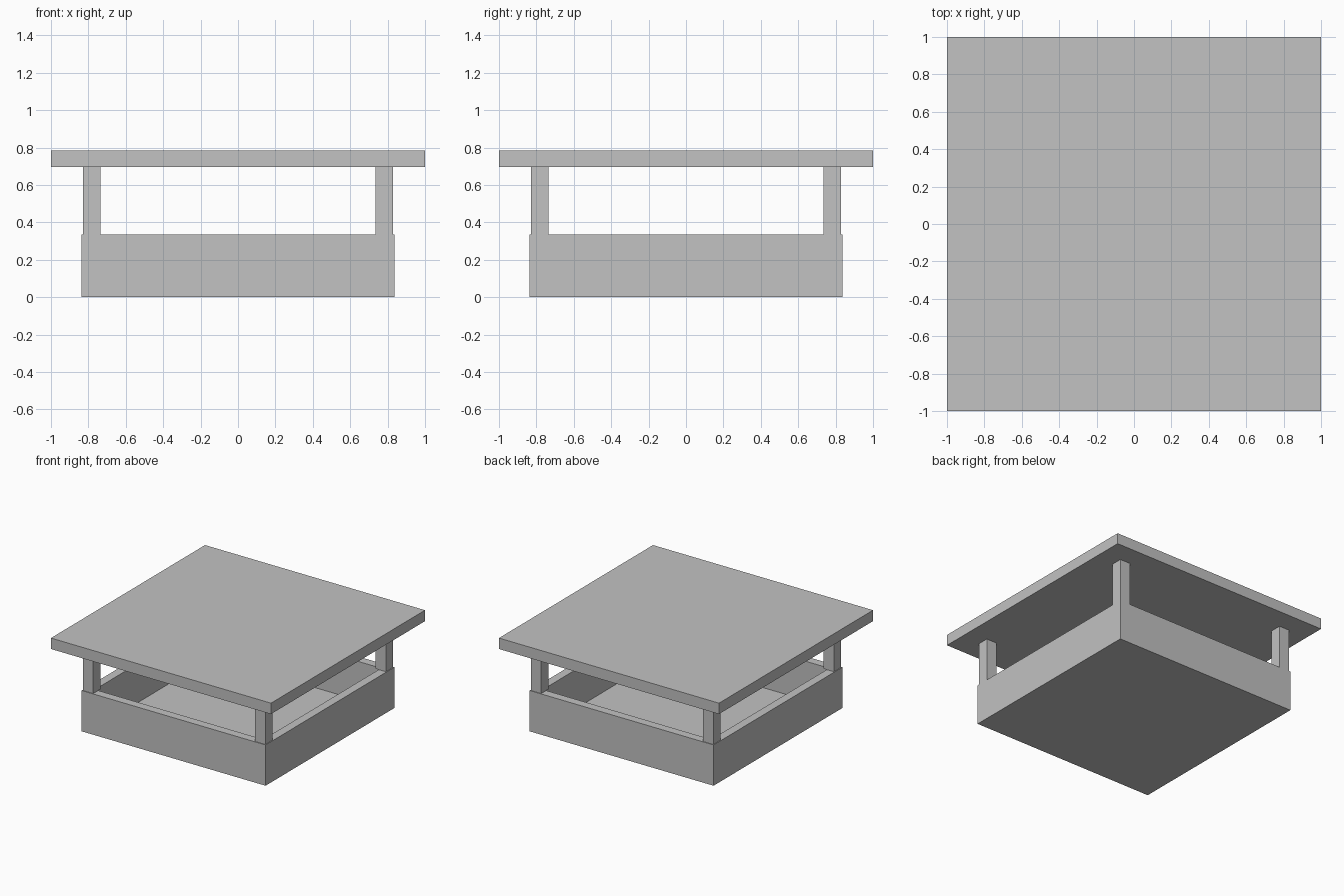
import bpy
import bmesh

cube = bpy.data.objects.get("Cube")
if cube:
    bpy.data.objects.remove(cube, do_unlink=True)

# Single plain grey
grey = bpy.data.materials.new("plain_grey")
grey.use_nodes = True
colour = (0.54, 0.54, 0.54, 1)
grey.diffuse_color = colour
grey.node_tree.nodes["Principled BSDF"].inputs["Base Color"].default_value = colour


def box(name, low, high, hollow=None):
    """Box between two corners; hollow = (wall thickness, floor height)."""
    bm = bmesh.new()
    bmesh.ops.create_cube(bm, size=1)
    for v in bm.verts:
        v.co = [high[i] if v.co[i] > 0 else low[i] for i in range(3)]
    if hollow:
        wall, floor = hollow
        top = max(bm.faces, key=lambda f: f.calc_center_median().z)
        # The rim stays level; the cavity is extruded down from the inner face
        bmesh.ops.inset_region(bm, faces=[top], thickness=wall)
        cavity = bmesh.ops.extrude_discrete_faces(bm, faces=[top])["faces"][0]
        for v in cavity.verts:
            v.co.z = floor
    bmesh.ops.recalc_face_normals(bm, faces=bm.faces)
    mesh = bpy.data.meshes.new(name)
    bm.to_mesh(mesh)
    bm.free()
    mesh.materials.append(grey)
    obj = bpy.data.objects.new(name, mesh)
    bpy.context.collection.objects.link(obj)
    return obj


BASE, RIM, ROOF, TOP = 0.836, 0.335, 0.695, 0.785
INNER, OUTER = 0.735, 0.83

# Open tray base with a thin floor
box("tray_base", (-BASE, -BASE, 0), (BASE, BASE, RIM), hollow=(0.1, 0.015))

# Four corner posts standing on the rim
for side, sx in (("right", -1), ("left", 1)):
    for end, sy in (("front", -1), ("back", 1)):
        xs = sorted((sx * INNER, sx * OUTER))
        ys = sorted((sy * INNER, sy * OUTER))
        box(f"{end}_{side}_post", (xs[0], ys[0], RIM), (xs[1], ys[1], ROOF))

# Flat overhanging roof
box("roof_slab", (-1, -1, ROOF), (1, 1, TOP))
